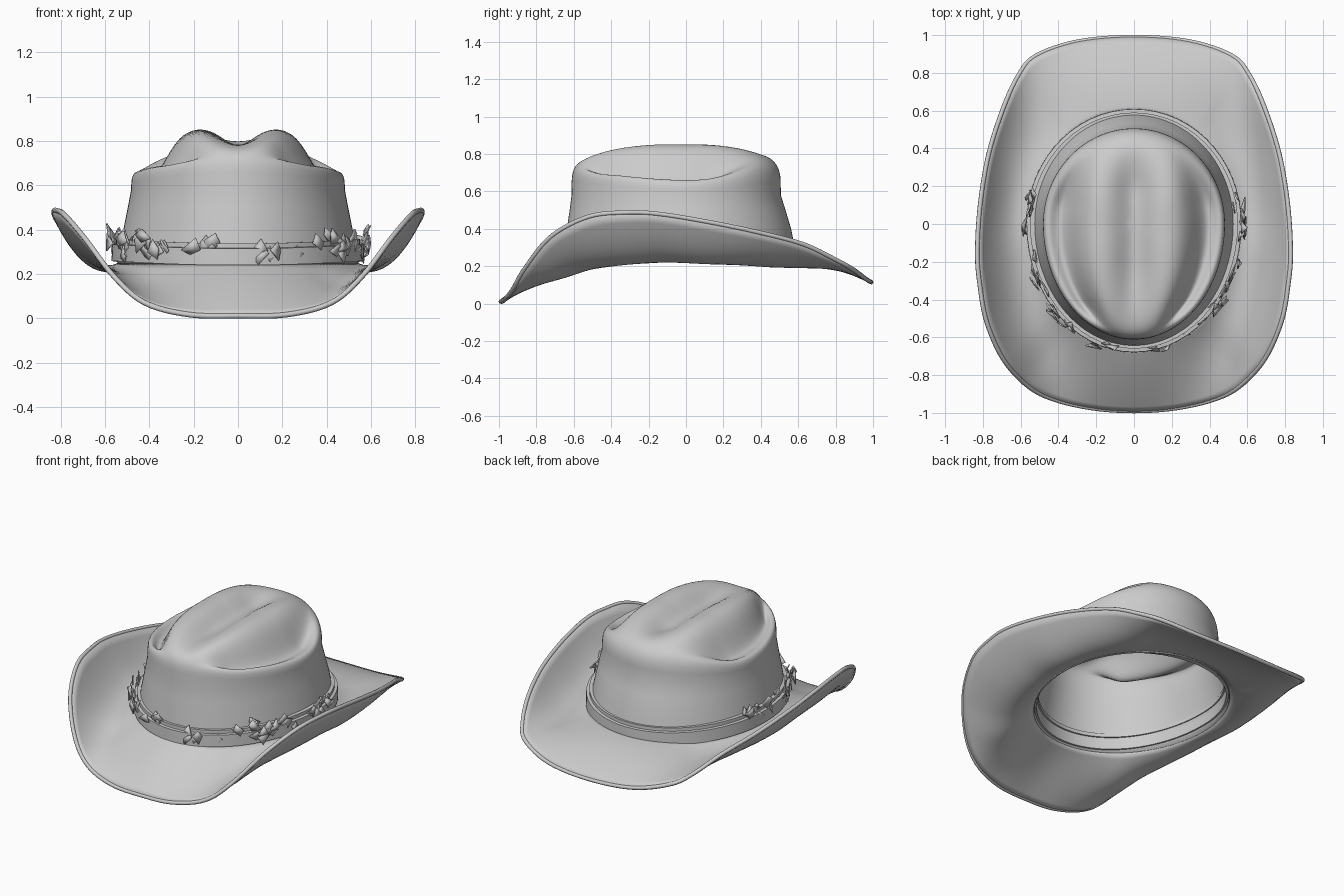
import bpy, bmesh, math, random
from mathutils import Vector

if "Cube" in bpy.data.objects:
    bpy.data.objects.remove(bpy.data.objects["Cube"])

random.seed(4)
felt = bpy.data.materials.new("grey_felt")
felt.diffuse_color = (0.6, 0.6, 0.6, 1)
felt.use_nodes = True
felt.node_tree.nodes["Principled BSDF"].inputs["Base Color"].default_value = felt.diffuse_color


def smoothstep(a, b, v):
    t = max(0, min(1, (v - a) / (b - a)))
    return t * t * (3 - 2 * t)


def finish(ob, thick=0, angle=40):
    ob.data.materials.append(felt)
    if thick:
        m = ob.modifiers.new("thickness", 'SOLIDIFY')
        m.thickness, m.offset = thick, 0
    bpy.ops.object.select_all(action='DESELECT')
    ob.select_set(True)
    bpy.context.view_layer.objects.active = ob
    if ob.type == 'MESH':
        bpy.ops.object.shade_smooth_by_angle(angle=math.radians(angle))


def loft(name, rings, cap=False, wrap=False, thick=0, angle=40):
    """Skin a list of closed rings; optionally cap the last or join last to first."""
    bm = bmesh.new()
    vs = [[bm.verts.new(p) for p in r] for r in rings]
    n = len(rings[0])
    pairs = list(zip(vs, vs[1:])) + ([(vs[-1], vs[0])] if wrap else [])
    for a, b in pairs:
        for i in range(n):
            j = (i + 1) % n
            bm.faces.new((a[i], a[j], b[j], b[i]))
    if cap:
        bm.faces.new(vs[-1])
    bmesh.ops.recalc_face_normals(bm, faces=bm.faces)
    me = bpy.data.meshes.new(name)
    bm.to_mesh(me)
    bm.free()
    ob = bpy.data.objects.new(name, me)
    bpy.context.collection.objects.link(ob)
    finish(ob, thick, angle)
    return ob


def egg(phi, a, front, back, r=1.0):
    s = math.sin(phi)
    return r * a * math.cos(phi), r * (back if s > 0 else front) * s


# Brim edge, half outline from front to back: x, y, z, sag of the section
HALF = [(0, -.99, .012, .01), (.22, -.975, .017, .0), (.42, -.93, .07, -.03),
        (.56, -.86, .19, -.075), (.69, -.72, .36, -.1), (.78, -.52, .465, -.11),
        (.817, -.32, .487, -.1), (.83, -.15, .48, -.09), (.815, .1, .44, -.09),
        (.77, .37, .385, -.08), (.69, .62, .32, -.07), (.61, .79, .24, -.04),
        (.52, .89, .185, -.01), (.3, .965, .13, .02), (0, .99, .115, .025)]
ctrl = [Vector(p) for p in HALF]
ctrl += [Vector((-p[0], *p[1:])) for p in HALF[-2:0:-1]]
edge, N = [], len(ctrl)
for i in range(N):
    a, b, c, d = (ctrl[(i + k) % N] for k in (-1, 0, 1, 2))
    for k in range(6):
        t = k / 6
        edge.append(0.5 * (2 * b + (c - a) * t + (2 * a - 5 * b + 4 * c - d) * t * t
                           + (3 * b - a - 3 * c + d) * t ** 3))

# Brim: sweep from the crown base to the curled edge
brim_rings = []
for k in range(13):
    t = k / 12
    ring = []
    for e in edge:
        phi = math.atan2(e[1] + .03, e[0] / .84)
        bx, by = egg(phi, .54, .65, .59)
        ring.append((bx + (e[0] - bx) * t, by + (e[1] - by) * t,
                     .24 + (e[2] - .24) * t + e[3] * 4 * t * (1 - t)))
    brim_rings.append(ring)
loft("brim", brim_rings, thick=.02)

# Rolled edging round the brim
cu = bpy.data.curves.new("brim_edging", 'CURVE')
cu.dimensions = '3D'
cu.bevel_depth, cu.bevel_resolution = .012, 2
sp = cu.splines.new('POLY')
sp.points.add(len(edge) - 1)
for p, e in zip(sp.points, edge):
    p.co = (e[0], e[1], e[2], 1)
sp.use_cyclic_u = True
ob = bpy.data.objects.new("brim_edging", cu)
bpy.context.collection.objects.link(ob)
finish(ob)

# Crown: tapering wall, then a domed roof with centre crease and two side dents
PHI = [2 * math.pi * i / 120 for i in range(120)]
RIM = (.475, .605, .5)


def roof(phi, r):
    a, front, back = RIM
    x, y = egg(phi, a, front, back, r)
    b = back if y > 0 else front
    p = 2.5 + 2 * math.sin(phi) ** 2
    dome = max(0, 1 - r ** p) ** (1 / p)
    top = .86 - (.22 if y > 0 else .1) * y * y
    z = .58 + (top - .58) * dome
    u = abs(x) / max(.05, a * math.sqrt(max(0, 1 - (y / b) ** 2)))
    inside = 1 - r ** 16
    dent = (1 - smoothstep(.08, .45, y)) * smoothstep(-.62, -.42, y)
    z -= .145 * dent * math.exp(-((u - .8) / .2) ** 2) * inside
    crease = smoothstep(-.75, -.2, y) * (1 - smoothstep(.15, .48, y))
    z -= .085 * crease * math.exp(-(x / .105) ** 2) * inside
    return x, y, z


crown_rings = []
for z, a, f, b in [(.23, .54, .65, .59), (.3, .53, .64, .575), (.4, .51, .63, .555),
                   (.5, .49, .615, .525), (.58, *RIM)]:
    crown_rings.append([(*egg(p, a, f, b), z) for p in PHI])
for k in range(1, 30):
    r = math.cos(k / 30 * math.pi / 2)
    crown_rings.append([roof(p, r) for p in PHI])
loft("crown", crown_rings, cap=True, thick=.014, angle=60)


# Hat band: rectangular section, boxier at the front, with a thin cord above
def band_ring(out, z):
    return [(*egg(p, .54 + out, .65 + out, .58 + out),
             z + .02 * math.cos(p) ** 2 - .01 * max(0, math.sin(p))) for p in PHI[::2]]


loft("hat_band", [band_ring(o, z) for o, z in
                  [(-.02, .24), (.03, .24), (.028, .315), (-.02, .32)]], wrap=True)
loft("band_cord", [band_ring(o, z) for o, z in
                   [(-.03, .315), (.01, .315), (.01, .338), (-.03, .338)]], wrap=True)

# Torn scraps standing off the band along the front and sides
bm = bmesh.new()
for side in (-1, 1):
    for k in range(34):
        phi = math.radians(random.uniform(-45, 18) if k < 26 else random.uniform(-80, -45))
        out = random.uniform(.0, .045)
        x, y = egg(phi, .54 + out, .65 + out, .58 + out)
        z = random.uniform(.29, .38) if k < 26 else random.uniform(.28, .34)
        c = Vector((x * side, y, z))
        tan = Vector((-math.sin(phi) * side, math.cos(phi), 0))
        nor = Vector((math.cos(phi) * side, math.sin(phi), 0))
        pts = []
        for q in range(4):
            ang = q * math.pi / 2 + random.uniform(-.5, .5)
            s = random.uniform(.02, .055)
            pts.append(bm.verts.new(c + tan * s * math.cos(ang) + Vector((0, 0, s * math.sin(ang)))
                                    + nor * random.uniform(-.015, .02)))
        bm.faces.new(pts[:3])
        bm.faces.new((pts[0], pts[2], pts[3]))
me = bpy.data.meshes.new("band_scraps")
bm.to_mesh(me)
bm.free()
ob = bpy.data.objects.new("band_scraps", me)
bpy.context.collection.objects.link(ob)
finish(ob, .006, 20)
